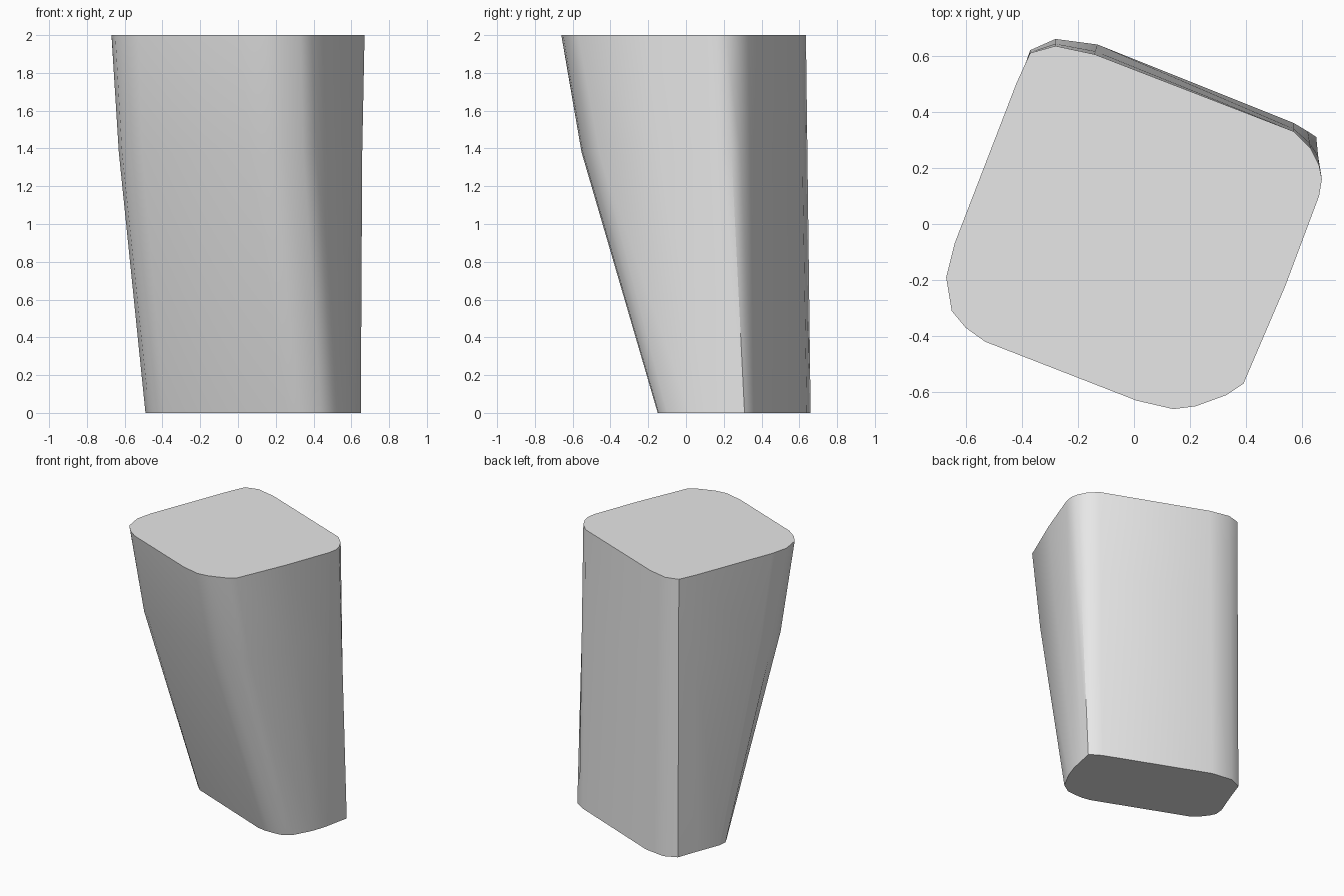
import bpy
import bmesh
import math
from mathutils import Vector

default_cube = bpy.data.objects.get("Cube")
if default_cube:
    bpy.data.objects.remove(default_cube, do_unlink=True)

# Rounded square outline of the top, counter-clockwise from the back corner at +x
TOP = [(.66, .21), (.67, .16), (.66, .10), (.54, -.22), (.39, -.57),
       (.33, -.61), (.22, -.65), (.14, -.66), (.01, -.63), (-.53, -.42),
       (-.60, -.37), (-.65, -.31), (-.67, -.19), (-.64, -.07), (-.42, .50),
       (-.37, .61), (-.28, .635), (-.14, .605), (.57, .33), (.63, .27)]

# Shallower outline of the base, point for point
BASE = [(.65, .31), (.63, .22), (.61, .12), (.575, .02), (.51, -.10),
        (.44, -.145), (.36, -.15), (.32, -.15), (.26, -.14), (-.39, .12),
        (-.44, .17), (-.47, .21), (-.49, .25), (-.485, .31), (-.42, .48),
        (-.37, .62), (-.28, .66), (-.13, .64), (.57, .36), (.62, .33)]

HEIGHT = 2.0
BEND_HEIGHT = 1.38
BULGE = 0.055
FORWARD = Vector((-.37, -.93)).normalized()


def bend_outline():
    """Blend base and top, pushing the front outward where the slope changes."""
    outline = []
    for low, high in zip(BASE, TOP):
        point = Vector(low).lerp(Vector(high), BEND_HEIGHT / HEIGHT)
        weight = min(max(point.dot(FORWARD) * 3, 0), 1)
        outline.append(point + FORWARD * BULGE * weight)
    return outline


def make_material(name, color):
    material = bpy.data.materials.new(name)
    material.use_nodes = True
    material.diffuse_color = color
    shader = next(n for n in material.node_tree.nodes if n.type == 'BSDF_PRINCIPLED')
    shader.inputs["Base Color"].default_value = color
    return material


def loft(name, sections, material):
    """Skin a closed solid through stacked outlines given as (height, points)."""
    bm = bmesh.new()
    rings = [[bm.verts.new((p[0], p[1], z)) for p in outline]
             for z, outline in sections]
    for lower, upper in zip(rings, rings[1:]):
        count = len(lower)
        for i in range(count):
            j = (i + 1) % count
            bm.faces.new((lower[i], lower[j], upper[j], upper[i]))
    bm.faces.new(rings[0])
    bm.faces.new(rings[-1])
    bmesh.ops.recalc_face_normals(bm, faces=bm.faces)
    mesh = bpy.data.meshes.new(name)
    bm.to_mesh(mesh)
    bm.free()
    mesh.materials.append(material)
    obj = bpy.data.objects.new(name, mesh)
    bpy.context.collection.objects.link(obj)
    return obj


# Tapered block with a sloping front
grey = make_material("light_grey", (.8, .8, .8, 1))
block = loft("tapered_block",
             [(0, BASE), (BEND_HEIGHT, bend_outline()), (HEIGHT, TOP)], grey)

# Smooth sides with crisp rims
bpy.ops.object.select_all(action='DESELECT')
block.select_set(True)
bpy.context.view_layer.objects.active = block
bpy.ops.object.shade_smooth_by_angle(angle=math.radians(35))
